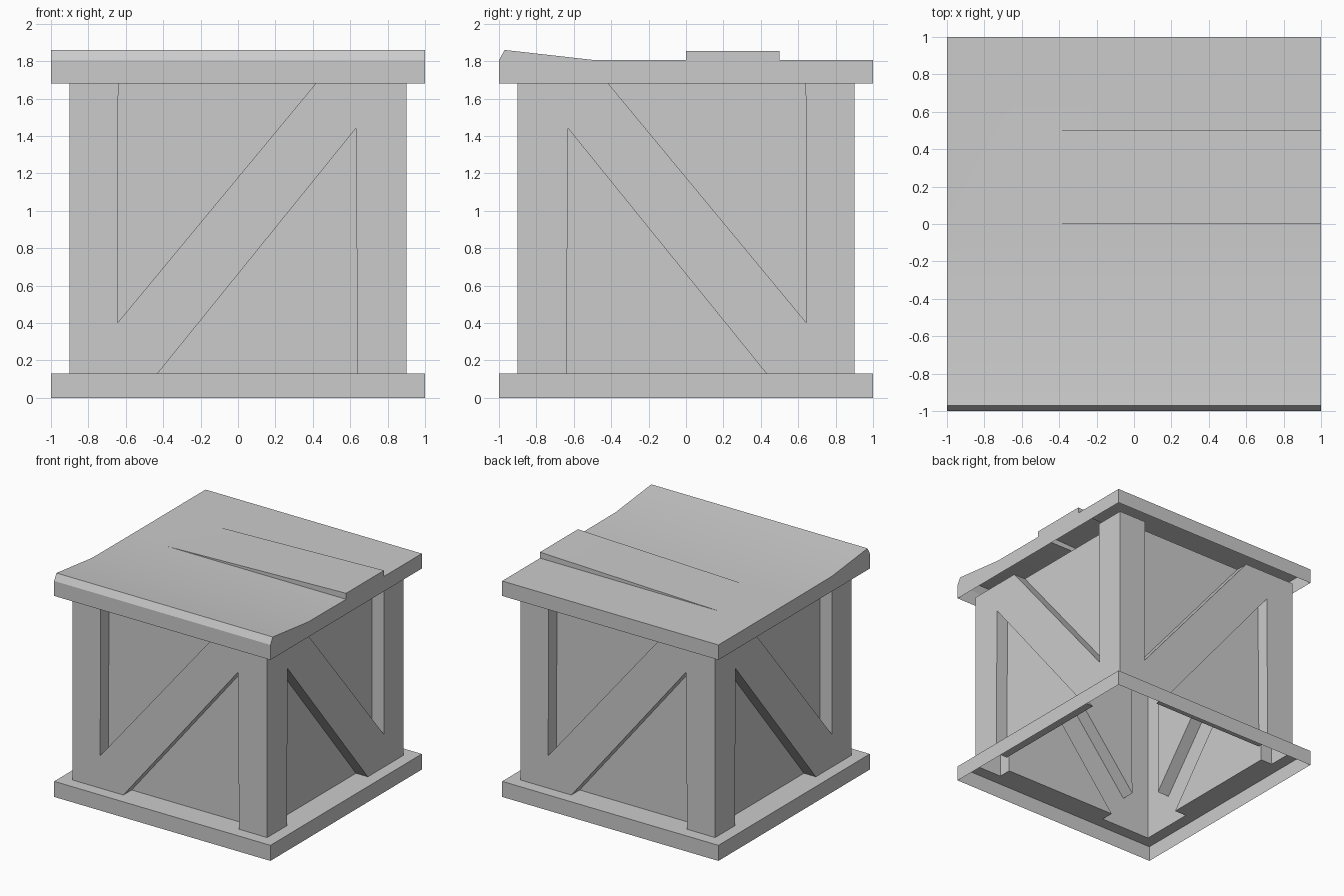
import bpy, bmesh, math
from mathutils import Vector, Matrix

if "Cube" in bpy.data.objects:
    bpy.data.objects.remove(bpy.data.objects["Cube"])

BASE_Z, BODY_Z, LID_Z = 0.13, 1.68, 1.805
OUT, WALL, PANEL = 1.0, 0.9, 0.79      # plate edge, frame face, recessed panel


def add_face(bm, pts):
    bm.faces.new([bm.verts.new(p) for p in pts])


def finish(bm, name):
    """Weld, face outwards and make the object."""
    bmesh.ops.remove_doubles(bm, verts=bm.verts, dist=0.0005)
    bmesh.ops.dissolve_degenerate(bm, edges=bm.edges, dist=0.0005)
    bmesh.ops.recalc_face_normals(bm, faces=bm.faces)
    mid = sum((v.co for v in bm.verts), Vector()) / len(bm.verts)
    mid.z -= 0.1
    if sum(f.normal.dot(f.calc_center_median() - mid) * f.calc_area() for f in bm.faces) < 0:
        bmesh.ops.reverse_faces(bm, faces=bm.faces)
    me = bpy.data.meshes.new(name)
    bm.to_mesh(me)
    bm.free()
    ob = bpy.data.objects.new(name, me)
    bpy.context.collection.objects.link(ob)
    return ob


# The four sides: front, mirrored right, and both turned half way round
MIRROR = Matrix.Scale(-1, 4, (1, 0, 0))
SIDES = [Matrix.Rotation(a, 4, 'Z') @ m
         for a, m in ((0, Matrix()), (math.pi / 2, MIRROR),
                      (math.pi, Matrix()), (-math.pi / 2, MIRROR))]

# Recess triangles on a side (x, z); first edges are the walls, last is open
UPPER = [(-0.64, BODY_Z), (-0.645, 0.40), (0.415, BODY_Z)]
LOWER = [(-0.43, BASE_Z), (0.63, 1.44), (0.64, BASE_Z)]

# Body: posts and brace as one N-shaped face, with recessed panels behind
bm = bmesh.new()
frame = ([(-WALL, BASE_Z)] + LOWER + [(WALL, BASE_Z), (WALL, BODY_Z)]
         + UPPER[::-1] + [(-WALL, BODY_Z)])
for m in SIDES:
    add_face(bm, [m @ Vector((x, -WALL, z)) for x, z in frame])
    for tri in (UPPER, LOWER):
        add_face(bm, [m @ Vector((x, -PANEL, z)) for x, z in tri])
        for (x0, z0), (x1, z1) in zip(tri, tri[1:]):
            add_face(bm, [m @ Vector(p) for p in ((x0, -WALL, z0), (x1, -WALL, z1),
                                                  (x1, -PANEL, z1), (x0, -PANEL, z0))])
finish(bm, "crate_body")

# Base: open skirt with a ledge that follows the body outline
bm = bmesh.new()
ledge = [(-OUT, -OUT), (OUT, -OUT), (WALL, -WALL), (0.64, -WALL), (0.64, -PANEL),
         (-0.43, -PANEL), (-0.43, -WALL), (-WALL, -WALL)]
for m in SIDES:
    add_face(bm, [m @ Vector((x, y, BASE_Z)) for x, y in ledge])
    add_face(bm, [m @ Vector(p) for p in ((-OUT, -OUT, 0), (OUT, -OUT, 0),
                                          (OUT, -OUT, BASE_Z), (-OUT, -OUT, BASE_Z))])
finish(bm, "crate_base")


# Lid: open shell with a raised front lip and one plank lifting towards +x
def lid_section(x, lift):
    prof = [(-1, BODY_Z), (-1, LID_Z), (-0.97, 1.86), (-0.5, LID_Z + 0.002), (0, LID_Z),
            (0, LID_Z + lift), (0.5, LID_Z + lift), (0.5, LID_Z), (1, LID_Z), (1, BODY_Z)]
    return [(x, y, z) for y, z in prof]


bm = bmesh.new()
rows = [lid_section(-1, 0), lid_section(-0.65, 0), lid_section(1, 0.05)]
for a, b in zip(rows, rows[1:]):
    for i in range(len(a) - 1):
        if (Vector(a[i]) - Vector(a[i + 1])).length < 0.001:
            if (Vector(b[i]) - Vector(b[i + 1])).length > 0.001:
                add_face(bm, [a[i], b[i], b[i + 1]])      # wedge-shaped step
        else:
            add_face(bm, [a[i], b[i], b[i + 1], a[i + 1]])
add_face(bm, [p for i, p in enumerate(rows[0]) if i not in (5, 6)])
add_face(bm, rows[2])
lid = finish(bm, "crate_lid")
bpy.ops.object.select_all(action='DESELECT')
lid.select_set(True)
bpy.context.view_layer.objects.active = lid
bpy.ops.object.shade_smooth_by_angle(angle=math.radians(20))
